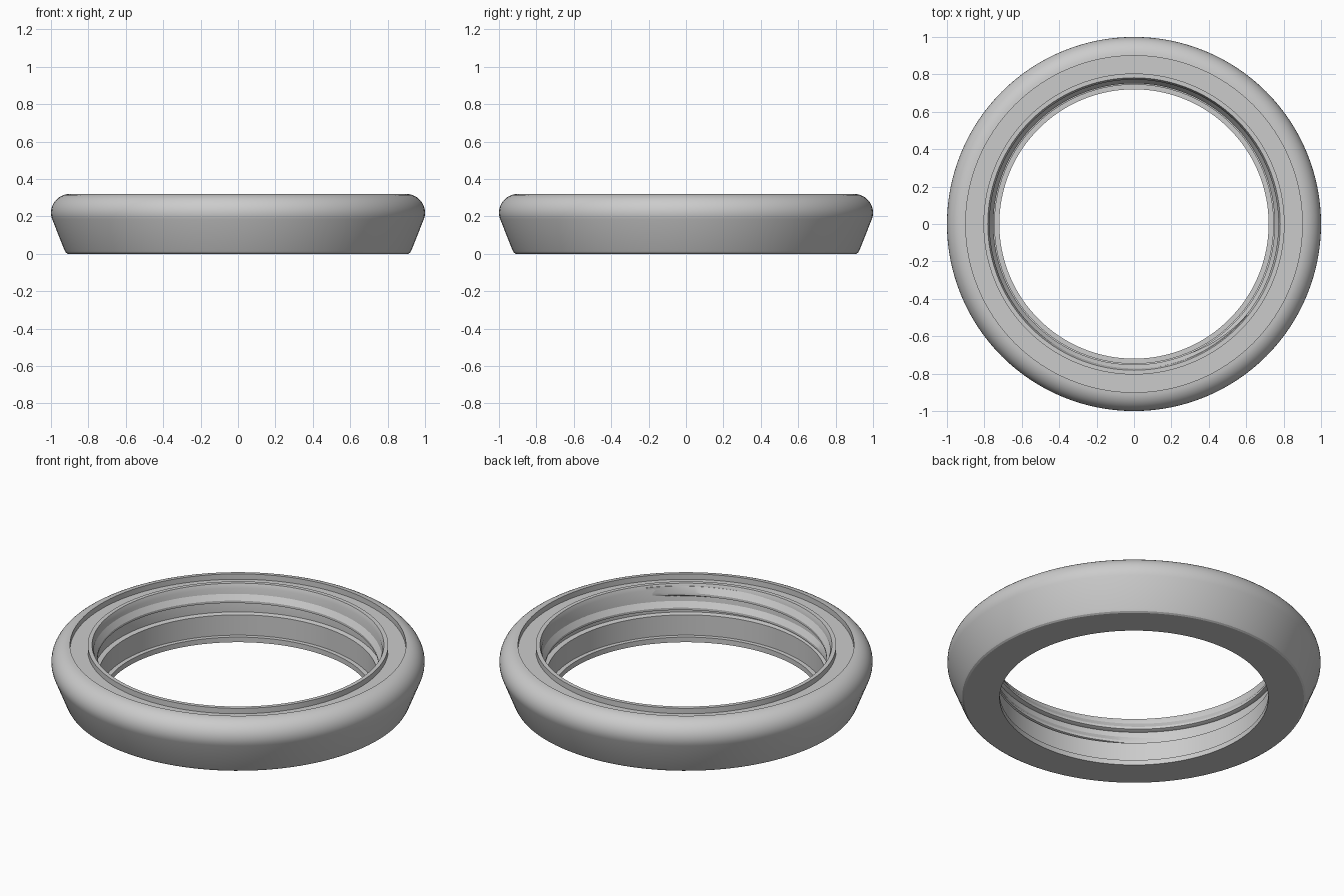
import bpy, bmesh
from math import sin, cos, pi, radians, degrees

cube = bpy.data.objects.get("Cube")
if cube:
    bpy.data.objects.remove(cube)

SEGMENTS = 128

grey = bpy.data.materials.new("light grey")
grey.use_nodes = True
colour = (0.6, 0.6, 0.6, 1)
grey.diffuse_color = colour
grey.node_tree.nodes["Principled BSDF"].inputs["Base Color"].default_value = colour


def sweep(name, sections, closed):
    """Skin a list of closed cross-sections (lists of points)."""
    bm = bmesh.new()
    rings = [[bm.verts.new(p) for p in s] for s in sections]
    pairs = list(zip(rings, rings[1:]))
    if closed:
        pairs.append((rings[-1], rings[0]))
    else:
        bm.faces.new(rings[0])
        bm.faces.new(rings[-1])
    n = len(rings[0])
    for a, b in pairs:
        for i in range(n):
            j = (i + 1) % n
            bm.faces.new((a[i], a[j], b[j], b[i]))
    bmesh.ops.recalc_face_normals(bm, faces=bm.faces)
    mesh = bpy.data.meshes.new(name)
    bm.to_mesh(mesh)
    bm.free()
    mesh.materials.append(grey)
    obj = bpy.data.objects.new(name, mesh)
    bpy.context.collection.objects.link(obj)
    bpy.ops.object.select_all(action='DESELECT')
    obj.select_set(True)
    bpy.context.view_layer.objects.active = obj
    bpy.ops.object.shade_smooth_by_angle(angle=radians(25))
    return obj


def turn(profile, a):
    return [(r * cos(a), r * sin(a), z) for r, z in profile]


# Ring body: flared outer wall, rounded shoulder, top groove, stepped bore
shoulder = [(0.9 + 0.1 * cos(radians(t)), 0.22 + 0.1 * sin(radians(t)))
            for t in range(-20, 91, 10)]
body = [(0.72, 0), (0.91, 0), (0.92, 0.006), (0.927, 0.018)] + shoulder + [
    (0.9, 0.288), (0.805, 0.288), (0.805, 0.32), (0.782, 0.32),
    (0.772, 0.295), (0.772, 0.155), (0.745, 0.15), (0.745, 0.03), (0.72, 0.03)]
sweep("ring_body", [turn(body, 2 * pi * i / SEGMENTS) for i in range(SEGMENTS)], True)

# Internal screw thread, tapering into the wall at both ends
PITCH, LOW, HIGH = 0.083, 0.16, 0.268
start = radians(45) + 2 * pi * (LOW - 0.204) / PITCH
steps = int(SEGMENTS * (HIGH - LOW) / PITCH)
sections = []
for i in range(steps + 1):
    fade = min(1, i / 10, (steps - i) / 10)
    crest = 0.774 - 0.022 * fade
    z = LOW + PITCH * i / SEGMENTS
    rib = [(0.778, z - 0.016), (0.774, z - 0.016), (crest, z - 0.006),
           (crest, z + 0.008), (0.774, z + 0.042), (0.778, z + 0.042)]
    sections.append(turn(rib, start + 2 * pi * i / SEGMENTS))
sweep("screw_thread", sections, False)
